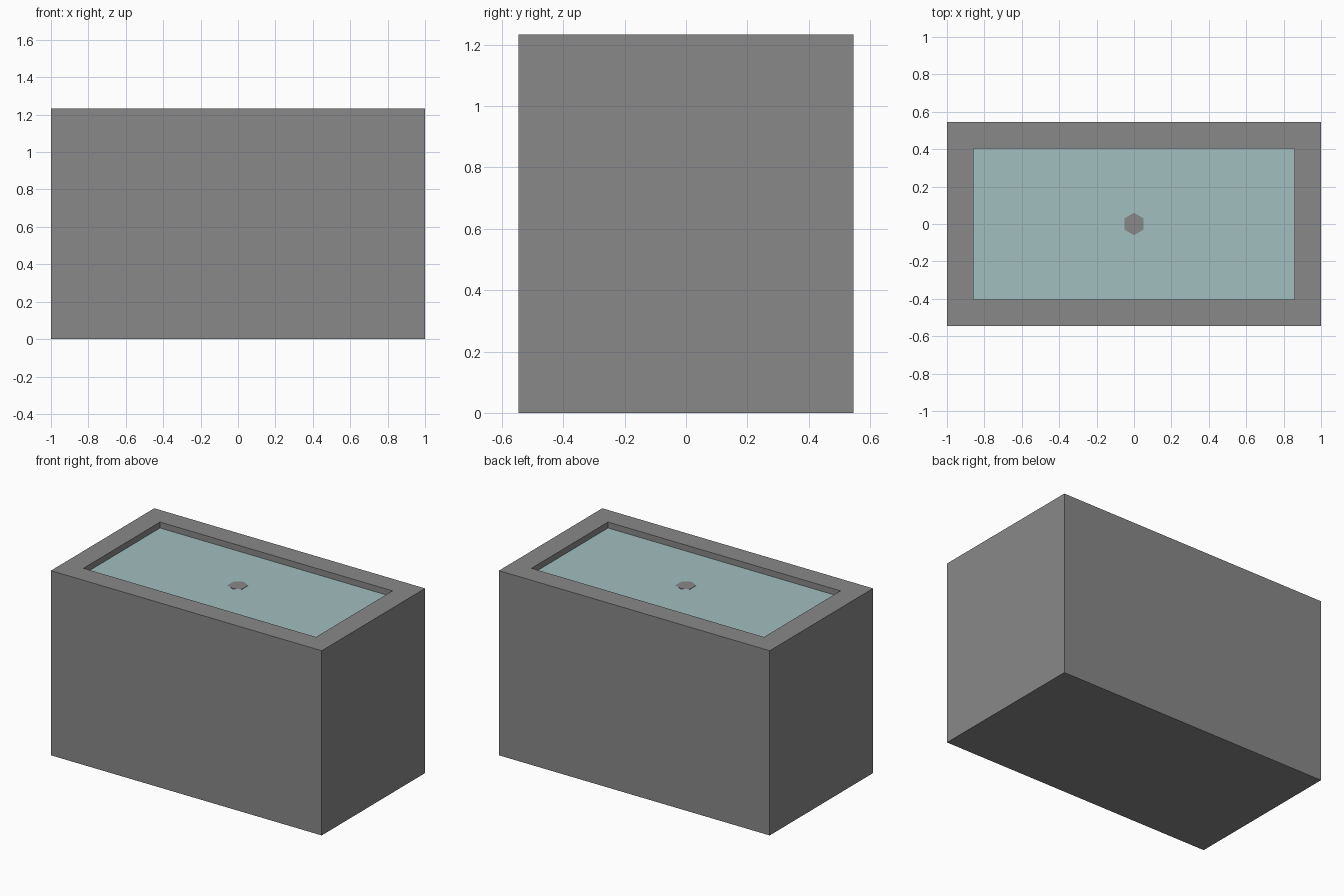
import bpy, bmesh

if "Cube" in bpy.data.objects:
    bpy.data.objects.remove(bpy.data.objects["Cube"], do_unlink=True)

HALF_X, HALF_Y, HEIGHT = 1.0, 0.545, 1.233
RIM, RECESS = 0.2, 0.04
WATER_Z = HEIGHT - RECESS


def material(name, color):
    mat = bpy.data.materials.new(name)
    mat.use_nodes = True
    mat.diffuse_color = color
    mat.node_tree.nodes["Principled BSDF"].inputs["Base Color"].default_value = color
    return mat


def add_object(name, bm, mats):
    mesh = bpy.data.meshes.new(name)
    bm.to_mesh(mesh)
    bm.free()
    for mat in mats:
        mesh.materials.append(mat)
    obj = bpy.data.objects.new(name, mesh)
    bpy.context.collection.objects.link(obj)
    return obj


stone = material("grey stone", (0.25, 0.25, 0.25, 1))
water = material("pale water", (0.36, 0.52, 0.52, 1))

# Stone trough: a block whose top is inset for the rim and sunk for the basin
bm = bmesh.new()
bmesh.ops.create_cube(bm, size=1)
for v in bm.verts:
    v.co.x *= 2 * HALF_X
    v.co.y *= 2 * HALF_Y
    v.co.z = (v.co.z + 0.5) * HEIGHT
top = max(bm.faces, key=lambda f: f.calc_center_median().z)
bmesh.ops.inset_region(bm, faces=[top], thickness=RIM)
sunk = bmesh.ops.extrude_face_region(bm, geom=[top])["geom"]
bmesh.ops.translate(bm, verts=[g for g in sunk if isinstance(g, bmesh.types.BMVert)],
                    vec=(0, 0, -RECESS))
if top.is_valid:
    bmesh.ops.delete(bm, geom=[top], context='FACES_ONLY')
bmesh.ops.recalc_face_normals(bm, faces=bm.faces)

# Water surface: the sunken face
for f in bm.faces:
    if f.normal.z > 0.9 and f.calc_center_median().z < HEIGHT - RECESS / 2:
        f.material_index = 1
add_object("trough", bm, [stone, water])

# Six-sided spout showing at the water surface
bm = bmesh.new()
bmesh.ops.create_cone(bm, cap_ends=True, segments=6, radius1=0.06, radius2=0.06, depth=0.1)
spout = add_object("spout", bm, [stone])
spout.location.z = WATER_Z - 0.048
# Point a corner of the spout toward the front
corner = max(spout.data.vertices, key=lambda v: v.co.y)
if abs(corner.co.x) > 0.01:
    spout.rotation_euler.z = 3.14159 / 6
